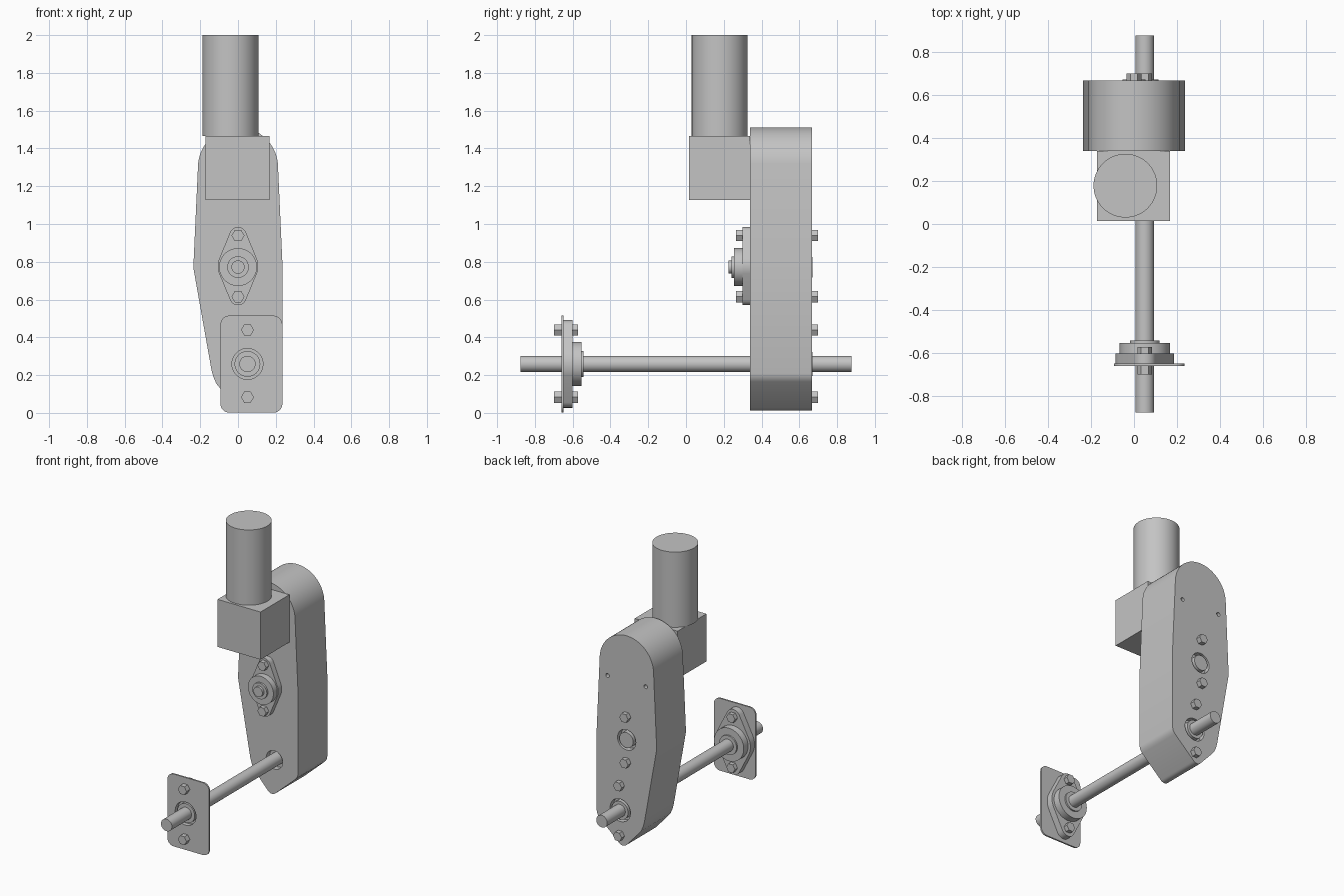
import bpy, bmesh
from math import sin, cos, pi, acos, radians

cube = bpy.data.objects.get("Cube")
if cube:
    bpy.data.objects.remove(cube, do_unlink=True)

grey = bpy.data.materials.new("plain_grey")
grey.use_nodes = True
grey.diffuse_color = (0.55, 0.55, 0.55, 1)
grey.node_tree.nodes["Principled BSDF"].inputs["Base Color"].default_value = (0.55, 0.55, 0.55, 1)


def arc(cx, cz, r, a0, a1, n):
    """Points on an arc in the x-z plane, angles in radians."""
    return [(cx + r * cos(a0 + (a1 - a0) * i / n), cz + r * sin(a0 + (a1 - a0) * i / n))
            for i in range(n + 1)]


def circle(cx, cz, r, n=48):
    return arc(cx, cz, r, 0, 2 * pi, n)[:-1]


def prism(name, pts, y0, y1):
    """Extrude an x-z outline from y0 to y1."""
    bm = bmesh.new()
    face = bm.faces.new([bm.verts.new((x, y0, z)) for x, z in pts])
    ext = bmesh.ops.extrude_face_region(bm, geom=[face])
    verts = [g for g in ext["geom"] if isinstance(g, bmesh.types.BMVert)]
    bmesh.ops.translate(bm, verts=verts, vec=(0, y1 - y0, 0))
    bmesh.ops.recalc_face_normals(bm, faces=bm.faces)
    mesh = bpy.data.meshes.new(name)
    bm.to_mesh(mesh)
    bm.free()
    mesh.materials.append(grey)
    ob = bpy.data.objects.new(name, mesh)
    bpy.context.collection.objects.link(ob)
    return ob


def activate(ob):
    bpy.ops.object.select_all(action='DESELECT')
    ob.select_set(True)
    bpy.context.view_layer.objects.active = ob


def cut(ob, cx, cz, r, y0, y1):
    """Sink a round pocket into a part."""
    tool = prism("cutter", circle(cx, cz, r), y0, y1)
    tool.hide_render = True
    mod = ob.modifiers.new("pocket", 'BOOLEAN')
    mod.operation = 'DIFFERENCE'
    mod.solver = 'EXACT'
    mod.object = tool
    activate(ob)
    bpy.ops.object.modifier_apply(modifier=mod.name)
    bpy.data.objects.remove(tool, do_unlink=True)


def diamond(cx, cz, big, small, d):
    """Two-bolt flange outline: tangents joining a large and two small circles."""
    t = acos((big - small) / d)
    up = pi / 2
    return (arc(cx, cz + d, small, up - t, up + t, 14)
            + arc(cx, cz, big, up + t, 3 * up - t, 14)
            + arc(cx, cz - d, small, 3 * up - t, 3 * up + t, 14)
            + arc(cx, cz, big, 3 * up + t, 5 * up - t, 14))


def bolts(name, cx, cz, d, y0, y1):
    for label, s in (("upper", 1), ("lower", -1)):
        prism(f"{name}_{label}", circle(cx, cz + s * d, 0.034, 6), y0, y1)


FRONT, BACK = 0.338, 0.667
MID_Z = 0.772
SX, SZ = 0.05, 0.259

# Housing: rounded head, tapering side and rounded pointed foot
outline = arc(0, 1.30, 0.212, radians(5), radians(175), 40)
outline += [(-0.236, 0.78), (-0.235, 0.76), (-0.14, 0.225)]
outline += [(-0.13, 0.19), (-0.115, 0.155), (-0.09, 0.125)]
outline += arc(0.03, 0.055, 0.042, radians(225), radians(315), 8)
outline += [(0.215, 0.165), (0.23, 0.185), (0.236, 0.21), (0.236, 0.77)]
housing = prism("housing", outline, FRONT, BACK)
cut(housing, 0, MID_Z, 0.072, BACK - 0.04, BACK + 0.1)
cut(housing, SX, SZ, 0.08, BACK - 0.04, BACK + 0.1)
cut(housing, SX, SZ, 0.065, FRONT - 0.1, FRONT + 0.04)
for x in (-0.15, 0.15):
    cut(housing, x, 1.19, 0.014, BACK - 0.04, BACK + 0.1)

# Gearbox and upright motor
prism("gearbox", [(-0.171, 1.127), (0.167, 1.127), (0.167, 1.465), (-0.171, 1.465)], 0.015, FRONT)
bpy.ops.mesh.primitive_cylinder_add(vertices=64, radius=0.148, depth=0.535,
                                    location=(-0.04, 0.178, 1.7325))
motor = bpy.context.object
motor.name = "motor"
motor.data.materials.append(grey)

# Middle bearing
prism("middle_flange", diamond(0, MID_Z + 0.005, 0.107, 0.045, 0.162), 0.298, FRONT)
prism("middle_hub", circle(0, MID_Z, 0.1), 0.255, 0.298)
prism("middle_collar", circle(0, MID_Z, 0.057), 0.242, 0.255)
prism("middle_shaft", circle(0, MID_Z, 0.035), 0.224, 0.242)
prism("middle_rear_collar", circle(0, MID_Z, 0.054), BACK - 0.04, BACK + 0.004)
bolts("middle_bolt_front", 0, MID_Z + 0.005, 0.162, 0.266, 0.298)
bolts("middle_bolt_back", 0, MID_Z + 0.005, 0.162, BACK, 0.7)

# Long drive shaft
prism("drive_shaft", circle(SX, SZ, 0.043), -0.875, 0.875)
prism("shaft_rear_collar", circle(SX, SZ, 0.064), BACK - 0.04, BACK + 0.004)
bolts("shaft_bolt_back", SX, SZ + 0.002, 0.178, BACK, 0.7)

# Mounting plate with rounded corners
L, R, B, T, C = -0.093, 0.235, 0.001, 0.515, 0.048
corners = ((R - C, T - C), (L + C, T - C), (L + C, B + C), (R - C, B + C))
plate_pts = []
for i, (x, z) in enumerate(corners):
    plate_pts += arc(x, z, C, i * pi / 2, (i + 1) * pi / 2, 8)
plate = prism("mounting_plate", plate_pts, -0.66, -0.649)
cut(plate, SX, SZ, 0.082, -0.7, -0.6)

# End bearing behind the plate
flange = prism("end_flange", diamond(SX, SZ, 0.135, 0.054, 0.178), -0.649, -0.602)
cut(flange, SX, SZ, 0.082, -0.7, -0.63)
prism("end_hub", circle(SX, SZ, 0.117), -0.602, -0.553)
prism("end_collar", circle(SX, SZ, 0.068), -0.655, -0.542)
bolts("end_bolt_front", SX, SZ + 0.002, 0.178, -0.698, -0.66)
bolts("end_bolt_back", SX, SZ + 0.002, 0.178, -0.602, -0.572)

# Smooth round walls, keep sharp rims
for ob in list(bpy.context.scene.objects):
    if ob.type == 'MESH':
        activate(ob)
        bpy.ops.object.shade_smooth_by_angle(angle=radians(30))
